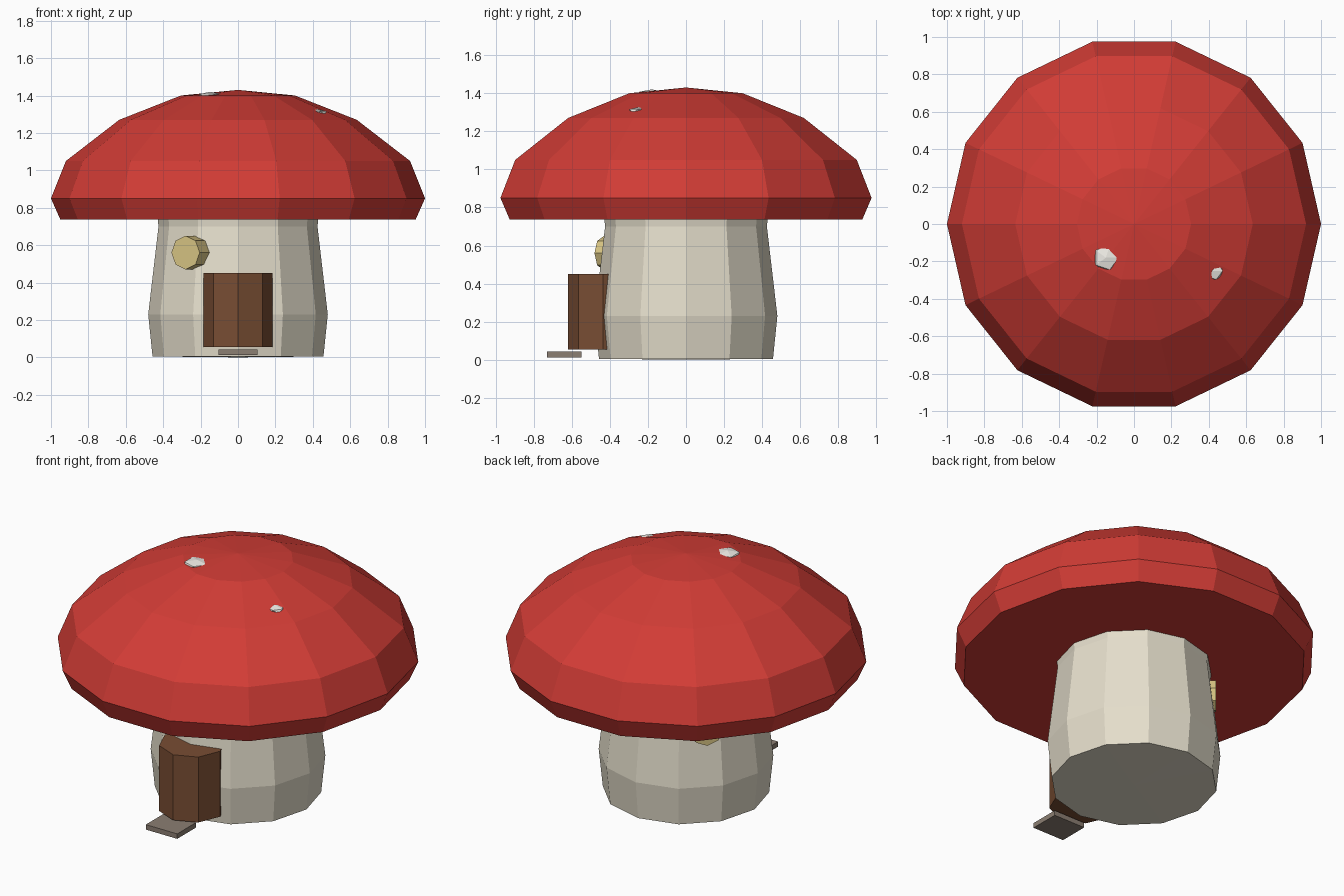
import bpy, bmesh, math
from mathutils import Matrix, Vector

if "Cube" in bpy.data.objects:
    bpy.data.objects.remove(bpy.data.objects["Cube"])


def material(name, color):
    m = bpy.data.materials.new(name)
    m.diffuse_color = (*color, 1)
    m.use_nodes = True
    m.node_tree.nodes["Principled BSDF"].inputs["Base Color"].default_value = m.diffuse_color
    return m


RED = material("cap_red", (0.64, 0.045, 0.036))
CREAM = material("stem_cream", (0.78, 0.73, 0.60))
BROWN = material("door_brown", (0.19, 0.075, 0.033))
YELLOW = material("window_yellow", (0.72, 0.58, 0.24))
STONE = material("step_stone", (0.26, 0.21, 0.17))
WHITE = material("spot_white", (0.85, 0.83, 0.78))


def finish(bm, name, mat):
    bmesh.ops.recalc_face_normals(bm, faces=bm.faces[:])
    me = bpy.data.meshes.new(name)
    bm.to_mesh(me)
    bm.free()
    me.materials.append(mat)
    ob = bpy.data.objects.new(name, me)
    bpy.context.collection.objects.link(ob)
    return ob


def lathe(name, profile, sides, mat):
    """Revolve (radius, z) points around z; both ends are on the axis."""
    bm = bmesh.new()
    vs = [bm.verts.new((r, 0, z)) for r, z in profile]
    es = [bm.edges.new(p) for p in zip(vs, vs[1:])]
    bmesh.ops.spin(bm, geom=vs + es, cent=(0, 0, 0), axis=(0, 0, 1),
                   angle=2 * math.pi, steps=sides, use_duplicate=False)
    bmesh.ops.remove_doubles(bm, verts=bm.verts[:], dist=1e-4)
    return finish(bm, name, mat)


def cylinder(name, radius, depth, matrix, mat):
    bm = bmesh.new()
    bmesh.ops.create_cone(bm, cap_ends=True, segments=8, radius1=radius,
                          radius2=radius, depth=depth, matrix=matrix)
    return finish(bm, name, mat)


def window(name, azimuth, reach, z):
    """Octagonal disc set into the stem, facing outward."""
    a = math.radians(azimuth)
    out = Vector((math.cos(a), math.sin(a), 0))
    m = (Matrix.Translation(out * (reach - 0.06) + Vector((0, 0, z)))
         @ Matrix.Rotation(a, 4, 'Z') @ Matrix.Rotation(math.pi / 2, 4, 'Y'))
    cylinder(name, 0.09, 0.12, m, YELLOW)


def spot(name, loc, width, thick):
    """Flattened faceted pebble, mostly sunk into the cap."""
    bm = bmesh.new()
    m = Matrix.Translation(loc) @ Matrix.Diagonal((width, width, thick, 1))
    bmesh.ops.create_icosphere(bm, subdivisions=1, radius=1, matrix=m)
    finish(bm, name, WHITE)


# Stem and cap
lathe("stem", [(0, 0), (0.457, 0.005), (0.48, 0.23), (0.425, 0.70),
               (0.435, 0.80), (0, 0.80)], 12, CREAM)
lathe("cap", [(0, 0.737), (0.95, 0.737), (1.0, 0.85), (0.92, 1.05),
              (0.635, 1.27), (0.305, 1.40), (0, 1.43)], 14, RED)

# Door: octagonal porch half sunk in the stem
cylinder("door", 0.185, 0.395, Matrix.Translation((0, -0.435, 0.2525)), BROWN)

# Doorstep
bm = bmesh.new()
bmesh.ops.create_cube(bm, size=1, matrix=Matrix.Translation((0, -0.64, 0.027))
                      @ Matrix.Diagonal((0.21, 0.18, 0.03, 1)))
finish(bm, "doorstep", STONE)

# Windows
window("front_window", 237, 0.515, 0.56)
window("back_window", 140, 0.45, 0.56)

# Cap spots
spot("top_spot", (-0.15, -0.18, 1.398), 0.075, 0.022)
spot("side_spot", (0.425, -0.25, 1.307), 0.055, 0.02)
spot("rim_spot", (0.655, 0.59, 0.955), 0.055, 0.02)
